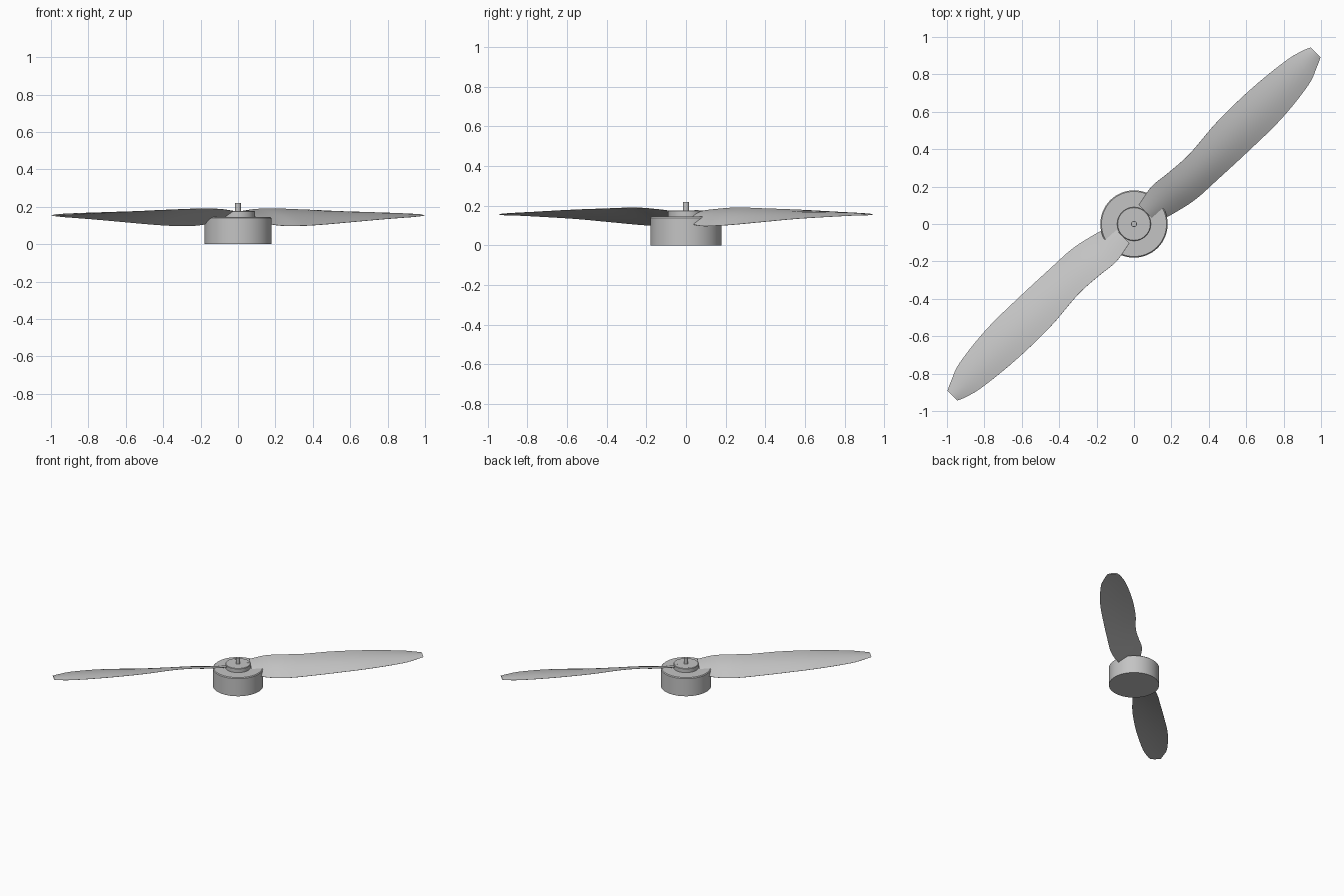
import bpy, bmesh, math
from mathutils import Vector, Matrix

cube = bpy.data.objects.get("Cube")
if cube:
    bpy.data.objects.remove(cube, do_unlink=True)

grey = bpy.data.materials.new("light grey")
grey.use_nodes = True
grey.diffuse_color = (0.55, 0.55, 0.55, 1)
grey.node_tree.nodes["Principled BSDF"].inputs["Base Color"].default_value = (0.55, 0.55, 0.55, 1)


def finish(bm, name, angle=30):
    """Turn a bmesh into a smooth shaded object with sharp edges kept."""
    bmesh.ops.recalc_face_normals(bm, faces=bm.faces)
    mesh = bpy.data.meshes.new(name)
    bm.to_mesh(mesh)
    bm.free()
    mesh.materials.append(grey)
    obj = bpy.data.objects.new(name, mesh)
    bpy.context.collection.objects.link(obj)
    bpy.ops.object.select_all(action='DESELECT')
    obj.select_set(True)
    bpy.context.view_layer.objects.active = obj
    bpy.ops.object.shade_smooth_by_angle(angle=math.radians(angle))
    return obj


def skin(bm, rings):
    """Join closed rings of points with quads and cap both ends."""
    loops = [[bm.verts.new(p) for p in ring] for ring in rings]
    n = len(loops[0])
    for a, b in zip(loops, loops[1:]):
        for i in range(n):
            j = (i + 1) % n
            bm.faces.new((a[i], a[j], b[j], b[i]))
    bm.faces.new(loops[0])
    bm.faces.new(loops[-1])


def lathe(name, profile, x=0, y=0, sides=64):
    """Turned part from (radius, height) points."""
    bm = bmesh.new()
    turn = [2 * math.pi * i / sides for i in range(sides)]
    skin(bm, [[(x + r * math.cos(a), y + r * math.sin(a), z) for a in turn]
              for r, z in profile])
    return finish(bm, name)


def smooth_path(points, steps):
    """Catmull-Rom interpolation through the stations."""
    pts = [Vector(p) for p in points]
    pts = [2 * pts[0] - pts[1]] + pts + [2 * pts[-1] - pts[-2]]
    out = []
    for a, b, c, d in zip(pts, pts[1:], pts[2:], pts[3:]):
        for k in range(steps):
            t = k / steps
            out.append(0.5 * (2 * b + (c - a) * t + (2 * a - 5 * b + 4 * c - d) * t * t
                              + (3 * b - a - 3 * c + d) * t ** 3))
    return out + [pts[-2]]


# Motor body, clamp disc and shaft
lathe("motor_body", [(0.18, 0), (0.18, 0.139), (0.174, 0.145)])
lathe("clamp_disc", [(0.09, 0.14), (0.09, 0.174), (0.087, 0.177)])
lathe("shaft", [(0.016, 0.17), (0.016, 0.217), (0.014, 0.22)], sides=24)

# Screw heads on the clamp disc and under the motor body
for i, sx in enumerate((-1, 1)):
    lathe(f"top_screw_{i + 1}", [(0.01, 0.174), (0.01, 0.179)], sx * 0.051, 0.053, 16)
    for j, sy in enumerate((-1, 1)):
        lathe(f"base_screw_{2 * i + j + 1}", [(0.01, 0), (0.01, 0.004)],
              sx * 0.051, sy * 0.051, 16)

# Blade stations: distance out, then offset and height of the high and low edges
stations = [
    (0.09, 0.055, 0.178, -0.08, 0.115),
    (0.21, 0.075, 0.188, -0.115, 0.099),
    (0.33, 0.063, 0.191, -0.14, 0.098),
    (0.48, 0.055, 0.187, -0.148, 0.104),
    (0.70, 0.072, 0.181, -0.157, 0.118),
    (0.95, 0.068, 0.172, -0.160, 0.134),
    (1.18, 0.045, 0.162, -0.135, 0.145),
    (1.28, 0.022, 0.157, -0.10, 0.15),
    (1.335, 0.0, 0.155, -0.075, 0.152),
]
# Each station is split in two so that both edges can be interpolated
high = smooth_path([(s, t, z) for s, t, z, _, _ in stations], 5)
low = smooth_path([(s, t, z) for s, _, _, t, z in stations], 5)


def section(front, back, points=10):
    """Thin cambered aerofoil between the two blade edges."""
    chord = back - front
    up = Vector((1, 0, 0)).cross(front - back).normalized()
    half = 0.004 + 0.004 * (1 - front.x / 1.335)
    us = [0.5 - 0.5 * math.cos(math.pi * i / points) for i in range(points + 1)]

    def at(u, side):
        bow = math.sin(math.pi * u)
        return front + chord * u + up * (0.04 * chord.length * bow + side * half * (bow + 0.1))
    return [at(u, 1) for u in us] + [at(u, -1) for u in reversed(us)]


# Two blades, half a turn apart
for name, degrees in (("blade_back_left", 45), ("blade_front_right", 225)):
    bm = bmesh.new()
    skin(bm, [section(f, b) for f, b in zip(high, low)])
    bmesh.ops.transform(bm, matrix=Matrix.Rotation(math.radians(degrees), 4, 'Z'), verts=bm.verts)
    finish(bm, name, 40)
